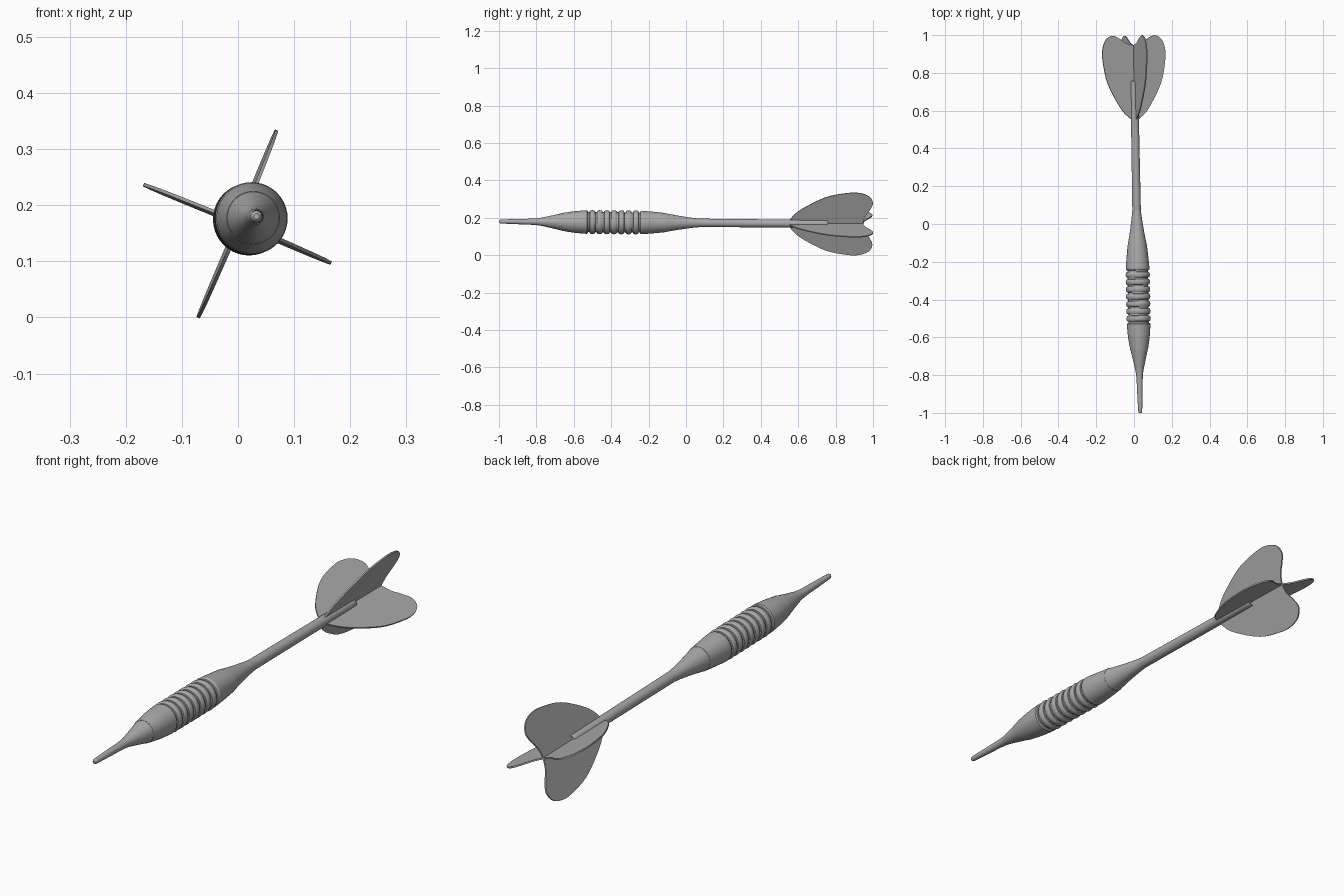
import bpy
import bmesh
from math import cos, sin, pi, radians
from mathutils import Matrix, Vector
from mathutils.geometry import interpolate_bezier

if "Cube" in bpy.data.objects:
    bpy.data.objects.remove(bpy.data.objects["Cube"])

grey = bpy.data.materials.new("plain grey")
grey.use_nodes = True
COLOUR = (0.4, 0.4, 0.4, 1)
grey.diffuse_color = COLOUR
grey.node_tree.nodes["Principled BSDF"].inputs["Base Color"].default_value = COLOUR

# The whole dart leans slightly off the y axis
AXIS = Vector((-0.018, 1, -0.007))
TILT = Matrix.Translation((0.015, 0, 0.173)) @ Vector((0, 1, 0)).rotation_difference(AXIS).to_matrix().to_4x4()


def finish(name, bm, matrix=TILT):
    bmesh.ops.recalc_face_normals(bm, faces=bm.faces)
    mesh = bpy.data.meshes.new(name)
    bm.to_mesh(mesh)
    bm.free()
    obj = bpy.data.objects.new(name, mesh)
    bpy.context.collection.objects.link(obj)
    obj.matrix_world = matrix
    mesh.materials.append(grey)
    bpy.ops.object.select_all(action='DESELECT')
    obj.select_set(True)
    bpy.context.view_layer.objects.active = obj
    bpy.ops.object.shade_smooth_by_angle(angle=radians(32))
    return obj


def smooth(points, steps=5):
    """Round a list of 2D points with a Catmull-Rom style curve."""
    pts = [Vector((a, b, 0)) for a, b in points]
    ends = [pts[0]] + pts + [pts[-1]]
    out = []
    for a, b, c, d in zip(ends, ends[1:], ends[2:], ends[3:]):
        out += interpolate_bezier(b, b + (c - a) / 6, c - (d - b) / 6, c, steps)[:-1]
    return [(p.x, p.y) for p in out + [pts[-1]]]


def lathe(name, profile, sides=40):
    """Turn (y, radius) points about the y axis and cap both ends."""
    bm = bmesh.new()
    rings = [[bm.verts.new((r * cos(2 * pi * i / sides), y, r * sin(2 * pi * i / sides)))
              for i in range(sides)] for y, r in profile]
    for a, b in zip(rings, rings[1:]):
        for i in range(sides):
            j = (i + 1) % sides
            bm.faces.new((a[i], a[j], b[j], b[i]))
    bm.faces.new(rings[0])
    bm.faces.new(rings[-1])
    return finish(name, bm)


# Point
lathe("point", smooth([(-1, 0.005), (-0.995, 0.009), (-0.98, 0.011), (-0.9, 0.014),
                       (-0.8, 0.018), (-0.74, 0.029), (-0.665, 0.046)]))

# Barrel with eight grip grooves
barrel = smooth([(-0.665, 0.047), (-0.6, 0.057), (-0.53, 0.063)])
for i in range(8):
    y = -0.52 + i * 0.0387
    barrel += [(y - 0.009, 0.062), (y - 0.005, 0.059), (y - 0.004, 0.054),
               (y + 0.004, 0.054), (y + 0.005, 0.059), (y + 0.009, 0.062)]
    if i < 7:
        barrel.append((y + 0.019, 0.0645))
barrel += smooth([(-0.238, 0.063), (-0.18, 0.058), (-0.11, 0.051)])
lathe("barrel", barrel)

# Shaft with a rounded end
lathe("shaft", smooth([(-0.11, 0.05), (-0.03, 0.036), (0.06, 0.024), (0.12, 0.0225), (0.4, 0.0215),
                       (0.73, 0.02), (0.745, 0.016), (0.752, 0.006)]))

# Four flights, each a thin heart-like half blade of (radius, y) points
OUTLINE = smooth([(0, 0.545), (0.035, 0.565), (0.083, 0.617), (0.152, 0.743), (0.178, 0.86),
                  (0.179, 0.925), (0.16, 0.976), (0.122, 0.998), (0.083, 0.983),
                  (0.043, 0.957), (0, 0.947)])
for k, label in enumerate(("left", "top", "right", "bottom")):
    bm = bmesh.new()
    half = 0.003
    face = bm.faces.new([bm.verts.new((r, y, -half)) for r, y in OUTLINE])
    extruded = bmesh.ops.extrude_face_region(bm, geom=[face])["geom"]
    bmesh.ops.translate(bm, vec=(0, 0, 2 * half),
                        verts=[g for g in extruded if isinstance(g, bmesh.types.BMVert)])
    spin = Matrix.Rotation(radians(22.7 - 90 * k), 4, 'Y')
    finish(label + "_flight", bm, TILT @ spin)
